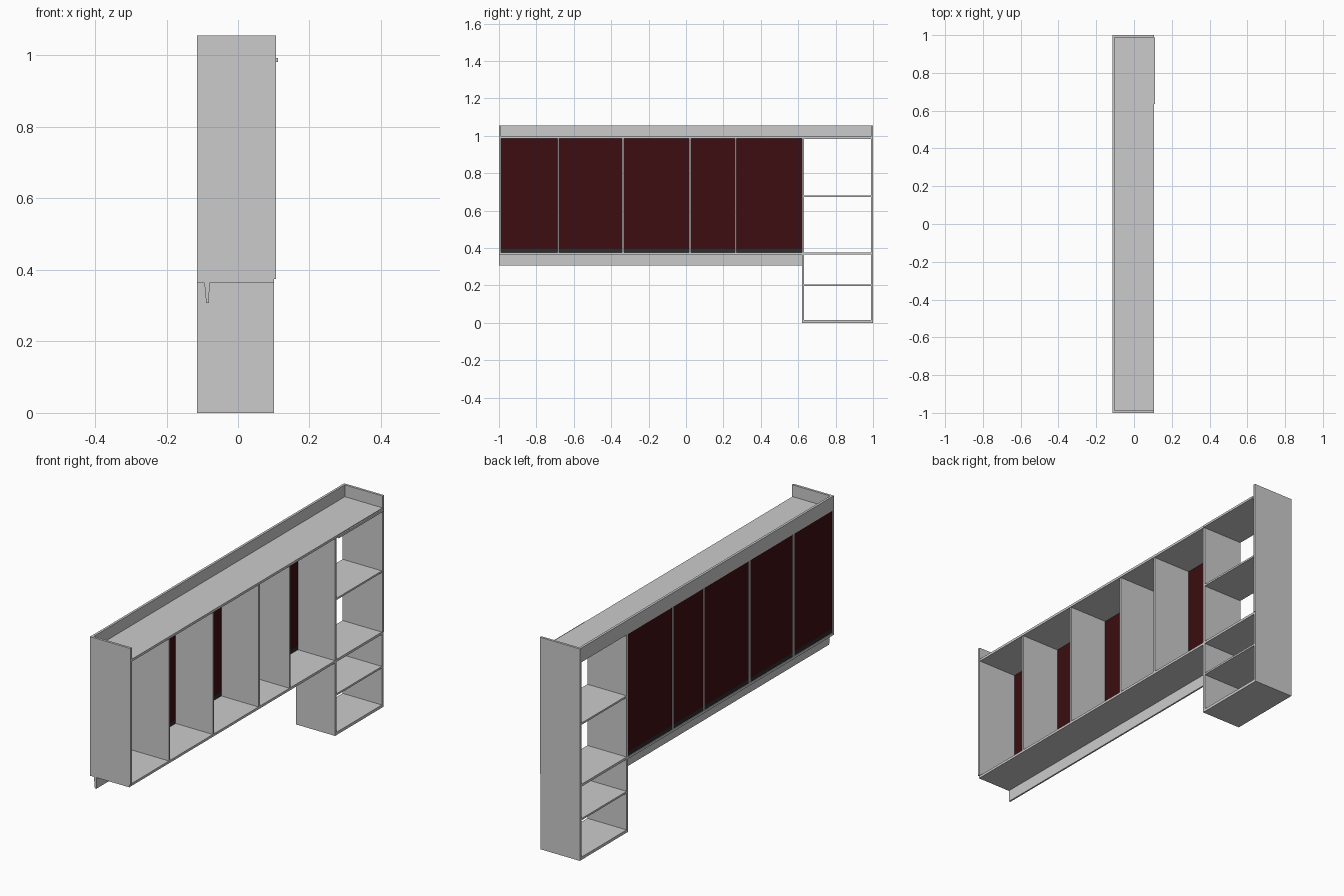
import bpy, bmesh
from mathutils import Vector

if "Cube" in bpy.data.objects:
    bpy.data.objects.remove(bpy.data.objects["Cube"])


def material(name, rgb):
    m = bpy.data.materials.new(name)
    m.diffuse_color = (*rgb, 1)
    m.use_nodes = True
    m.node_tree.nodes["Principled BSDF"].inputs["Base Color"].default_value = m.diffuse_color
    return m


def mesh_object(name, bm, mat=None):
    bmesh.ops.recalc_face_normals(bm, faces=bm.faces)
    me = bpy.data.meshes.new(name)
    bm.to_mesh(me)
    bm.free()
    ob = bpy.data.objects.new(name, me)
    bpy.context.collection.objects.link(ob)
    if mat:
        me.materials.append(mat)
    return ob


def box(name, x, y, z, mat=None):
    bm = bmesh.new()
    bmesh.ops.create_cube(bm, size=1)
    for v in bm.verts:
        v.co = Vector([(a + b) / 2 + c * (b - a) for (a, b), c in zip((x, y, z), v.co)])
    return mesh_object(name, bm, mat)


red = material("dark_red", (0.045, 0.004, 0.005))
dark = material("charcoal", (0.025, 0.025, 0.028))

BACK, FRONT = -0.115, 0.101
T = 0.012                      # board thickness
TOWER = 0.62                   # inner side of the tall shelf tower
LOW, HIGH, TOP = 0.375, 0.985, 1.056
depth = (BACK, FRONT)

# long boards
box("cabinet_top", (BACK, FRONT + 0.004), (-1 + T, 1 - T), (HIGH, HIGH + T))
box("cabinet_bottom", depth, (-1, TOWER), (LOW - T, LOW))
box("back_upstand", (BACK, BACK + T), (-1 + T, 1 - T), (HIGH, TOP))
box("tower_top_nosing", (FRONT + 0.004, 0.112), (TOWER + 0.014, 1 - T), (HIGH - 0.003, HIGH + 0.008))

# end boards
box("left_end", (BACK, 0.107), (-1, -1 + T), (LOW, TOP))
box("tower_end_lower", depth, (1 - T, 1), (0, LOW))
box("tower_end_upper", (BACK, 0.105), (1 - T, 1), (LOW, TOP))
box("tower_inner_side", depth, (TOWER, TOWER + T), (0, HIGH))

# tower shelves, open at the back
for i, (z, t) in enumerate([(0.0, 0.014), (0.197, 0.009), (0.365, 0.012), (0.673, 0.009)]):
    box(f"tower_shelf_{i + 1}", depth, (TOWER + T, 1 - T), (z, z + t))

# dividers with coloured back panels between them
dividers = [-0.683, -0.337, 0.022, 0.266]
for i, y in enumerate(dividers):
    box(f"divider_{i + 1}", depth, (y - 0.005, y + 0.005), (LOW, HIGH))
edges = [-1 + T - 0.005] + dividers + [TOWER + 0.005]
for i, (a, b) in enumerate(zip(edges, edges[1:])):
    span = (a + 0.005, b - 0.005)
    box(f"back_panel_{i + 1}", (-0.112, -0.104), span, (LOW + 0.02, HIGH), red)
    box(f"panel_foot_strip_{i + 1}", (-0.112, -0.104), span, (LOW, LOW + 0.02), dark)

# tapered rail under the cabinet
profile = [(-0.094, LOW - T), (-0.080, LOW - T), (-0.081, 0.307), (-0.089, 0.307)]
bm = bmesh.new()
face = bm.faces.new([bm.verts.new((x, -1, z)) for x, z in profile])
ext = bmesh.ops.extrude_face_region(bm, geom=[face], use_keep_orig=True)
bmesh.ops.translate(bm, vec=(0, 1 + TOWER, 0),
                    verts=[v for v in ext["geom"] if isinstance(v, bmesh.types.BMVert)])
mesh_object("under_rail", bm)
